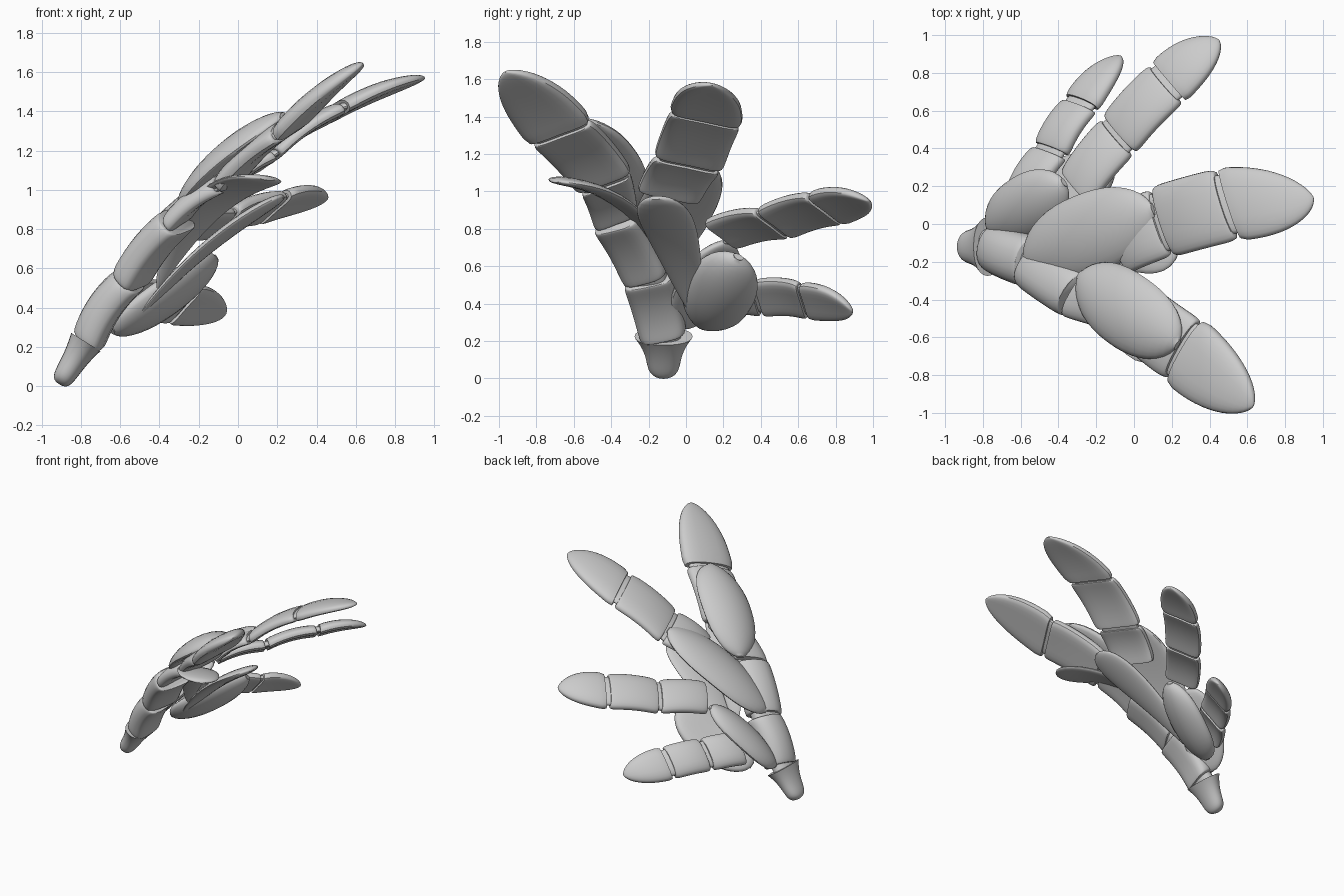
import bpy, bmesh, math
from mathutils import Vector

if "Cube" in bpy.data.objects:
    bpy.data.objects.remove(bpy.data.objects["Cube"])

grey = bpy.data.materials.new("plain_grey")
grey.use_nodes = True
COLOUR = (0.6, 0.6, 0.6, 1)
grey.diffuse_color = COLOUR
grey.node_tree.nodes["Principled BSDF"].inputs["Base Color"].default_value = COLOUR

# Outline scale along the length of each kind of plate
SHAPES = {
    "segment": lambda t: 0.9 + 0.1 * max(0, 1 - abs(2 * t - 1) ** 8) ** 0.5,
    "tip": lambda t: max(0.03, (1 - t ** 2.3) ** 0.62) * (0.94 + 0.06 * min(1, t * 12)),
    "oval": lambda t: max(0.03, 1 - abs(2 * t - 1) ** 2.4) ** 0.55,
    "blade": lambda t: max(0.03, t ** 0.6 * (1 - t ** 7) ** 0.5 * 1.15),
    "broad_blade": lambda t: max(0.03, t ** 0.6 * (1 - t ** 14) ** 0.5 * 1.1),
    "stem": lambda t: max(0.03, (0.55 + 0.45 * (1 - t) ** 2.6) * (1 - t ** 8) ** 0.5),
}


def plate(name, a, b, side, w0, w1, thick, shape, bow=0.0, curl=0.0, square=0.7):
    """Loft rounded cross-sections from a to b, arched upward by bow."""
    a, b, side = Vector(a), Vector(b), Vector(side).normalized()
    up = (b - a).cross(side).normalized()
    if up.z < 0:
        up.negate()
    bm = bmesh.new()
    steps, count, rings = 20, 24, []
    for i in range(steps + 1):
        t = (1 - math.cos(math.pi * i / steps)) / 2
        f = SHAPES[shape](t)
        w = (w0 + (w1 - w0) * t) * f
        h = thick * f ** 0.7
        mid = a.lerp(b, t) + up * bow * 4 * t * (1 - t)
        ring = []
        for k in range(count):
            ang = 2 * math.pi * k / count
            c, s = math.cos(ang), math.sin(ang)
            u = math.copysign(abs(c) ** square, c)
            v = math.copysign(abs(s) ** square, s)
            ring.append(bm.verts.new(mid + side * w * u + up * (h * v - curl * f * u * u)))
        rings.append(ring)
    for r, q in zip(rings, rings[1:]):
        for k in range(count):
            n = (k + 1) % count
            bm.faces.new((r[k], r[n], q[n], q[k]))
    bm.faces.new(rings[0])
    bm.faces.new(rings[-1])
    bmesh.ops.recalc_face_normals(bm, faces=bm.faces)
    mesh = bpy.data.meshes.new(name)
    bm.to_mesh(mesh)
    bm.free()
    mesh.materials.append(grey)
    obj = bpy.data.objects.new(name, mesh)
    bpy.context.collection.objects.link(obj)
    bpy.ops.object.select_all(action="DESELECT")
    obj.select_set(True)
    bpy.context.view_layer.objects.active = obj
    bpy.ops.object.shade_smooth_by_angle(angle=math.radians(40))


def feather(name, points, side, widths, thick):
    """Two segments and a pointed tip, linked by recessed joints."""
    pts = [Vector(p) for p in points]
    for i, (p, q) in enumerate(zip(pts, pts[1:])):
        gap = (q - p).normalized() * 0.015
        last = i == len(pts) - 2
        end = q if last else q - gap
        w1 = widths[i] if last else (widths[i] + widths[i + 1]) / 2
        plate(f"{name}_{'tip' if last else 'segment'}_{i + 1}", p + gap, end, side,
              widths[i], w1, thick, "tip" if last else "segment", 0.02, 0.015)
        if i:
            plate(f"{name}_joint_{i}", p - gap * 3, p + gap * 3, side,
                  widths[i] * 0.8, widths[i] * 0.8, thick * 0.6, "segment", 0, 0.01)


# Stem and its two thick links
plate("stem_end", (-.775, -.12, .225), (-.91, -.12, .01), (0, 1, 0), .155, .16, .088, "stem", square=.9)
plate("stem_joint", (-.8, -.12, .19), (-.72, -.14, .3), (0, 1, 0), .1, .1, .06, "segment", square=.9)
plate("stem_link_1", (-.76, -.12, .24), (-.56, -.2, .535), (.2, .95, .2), .13, .14, .09, "segment", .025, .02, .8)
plate("stem_link_joint", (-.59, -.19, .49), (-.51, -.24, .6), (.4, .85, .2), .11, .11, .06, "segment")
plate("stem_link_2", (-.55, -.21, .555), (-.32, -.37, .84), (.5, .8, .2), .14, .14, .085, "segment", .02, .02, .8)

# Fan of segmented feathers
feather("front_feather", [(-.33, -.37, .85), (-.05, -.43, 1.06), (.26, -.67, 1.33), (.63, -.965, 1.64)],
        (.47, .83, .31), [.14, .18, .205], .05)
feather("middle_feather", [(-.1, -.1, .98), (.14, .01, 1.16), (.49, .105, 1.4), (.95, .14, 1.57)],
        (-.12, .38, -.08), [.18, .2, .205], .04)
feather("back_feather", [(-.32, .18, .78), (-.09, .47, .84), (.17, .75, .92), (.45, .975, .95)],
        (.17, -.2, .15), [.14, .15, .155], .04)
feather("low_feather", [(-.6, .15, .44), (-.45, .39, .44), (-.29, .64, .425), (-.07, .89, .36)],
        (.17, -.06, .19), [.13, .13, .13], .04)

# Oval covers over the feather roots
plate("front_cover", (-.29, -.27, .92), (.23, -.64, 1.38), (.47, .83, .31), .2, .215, .055, "oval", .05, .03, 1)
plate("middle_cover", (-.58, -.19, .6), (.1, .08, 1.17), (-.3, .9, -.1), .21, .22, .05, "oval", .05, .03, 1)
plate("back_cover", (-.77, -.03, .27), (-.37, .22, .73), (-.5, .8, -.1), .16, .17, .055, "oval", .03, .03, 1)

# Underside covers
plate("low_under_cover", (-.64, .08, .28), (-.11, .28, .65), (.04, -.52, .26), .19, .19, .07, "oval", -.03, -.03, 1)
plate("middle_under_blade", (-.52, .05, .33), (.23, -.16, .97), (-.24, -.88, -.03), .17, .165, .035, "blade", .05, 0, 1)
plate("front_under_blade", (-.41, -.05, .5), (.15, -.71, 1.06), (.85, .5, -.1), .17, .16, .03, "broad_blade", .15, 0, 1)
